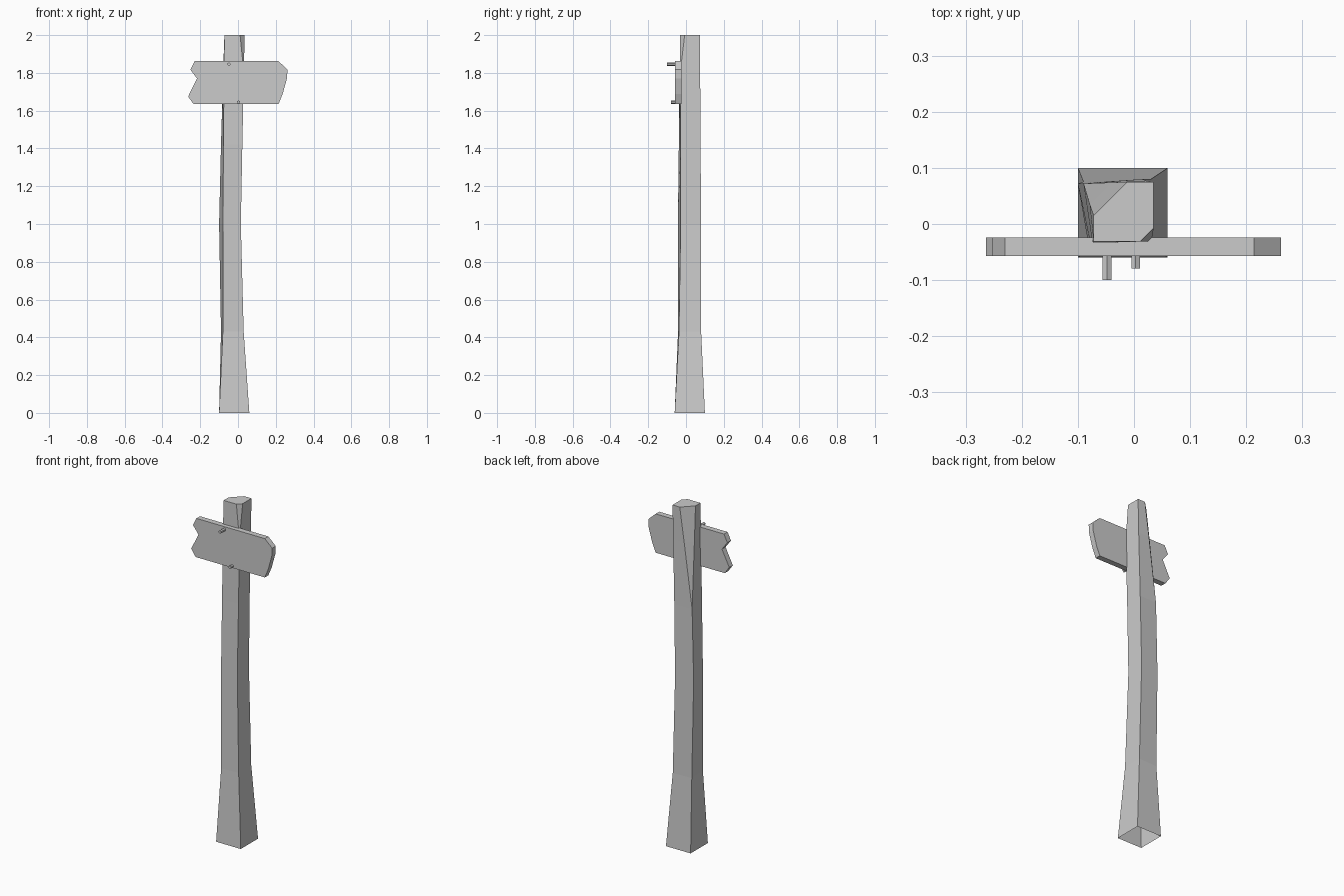
import bpy, bmesh
from math import pi
from mathutils import Matrix, Vector

if "Cube" in bpy.data.objects:
    bpy.data.objects.remove(bpy.data.objects["Cube"])


def finish(bm, name):
    bmesh.ops.recalc_face_normals(bm, faces=bm.faces)
    mesh = bpy.data.meshes.new(name)
    bm.to_mesh(mesh)
    bm.free()
    obj = bpy.data.objects.new(name, mesh)
    bpy.context.collection.objects.link(obj)
    return obj


# Crooked post: corners front left, front right, back right, back left,
# followed by front-right and back-left chamfer sizes
rings = [
    (0.00, (-.10, -.06), (.06, -.06), (.06, .10), (-.10, .10), 0, 0),
    (0.43, (-.08, -.042), (.03, -.037), (.03, .08), (-.09, .075), 0, 0),
    (1.00, (-.08, -.043), (.015, -.028), (.015, .08), (-.10, .072), 0, 0),
    (1.42, (-.077, -.038), (.023, -.028), (.022, .077), (-.09, .072), 0, 0),
    (1.80, (-.074, -.034), (.031, -.031), (.031, .075), (-.079, .074), 0, .039),
    (2.00, (-.072, -.031), (.035, -.031), (.035, .075), (-.072, .075), .024, .06),
]
bm = bmesh.new()
loops = []
for z, fl, fr, br, bl, c1, c2 in rings:
    pts = [fl, (fr[0] - c1, fr[1]), (fr[0], fr[1] + c1), br,
           (bl[0] + c2, bl[1]), (bl[0], bl[1] - c2)]
    loops.append([bm.verts.new((x, y, z)) for x, y in pts])
for low, high in zip(loops, loops[1:]):
    for i in range(6):
        j = (i + 1) % 6
        bm.faces.new((low[i], low[j], high[j], high[i]))
bm.faces.new(loops[-1])  # top cap; the base stays open
bmesh.ops.remove_doubles(bm, verts=bm.verts, dist=0.0005)
finish(bm, "post")

# Sign board with notched tail and blunt tip
outline = [(-.23, 1.862), (.214, 1.862), (.262, 1.818), (.259, 1.77),
           (.236, 1.687), (.214, 1.634), (-.235, 1.634), (-.264, 1.675),
           (-.217, 1.77), (-.252, 1.817)]
bm = bmesh.new()
face = bm.faces.new([bm.verts.new((x, -.057, z)) for x, z in outline])
ext = bmesh.ops.extrude_face_region(bm, geom=[face], use_keep_orig=True)
bmesh.ops.translate(bm, vec=Vector((0, .033, 0)),
                    verts=[v for v in ext["geom"] if isinstance(v, bmesh.types.BMVert)])
finish(bm, "sign_board")

# Protruding nails
for name, x, z, tip in (("upper_nail", -.048, 1.846, -.10),
                        ("lower_nail", .003, 1.645, -.079)):
    bm = bmesh.new()
    end = -.05
    bmesh.ops.create_cone(bm, cap_ends=True, segments=6, radius1=.009,
                          radius2=.009, depth=end - tip,
                          matrix=Matrix.Translation((x, (tip + end) / 2, z))
                          @ Matrix.Rotation(pi / 2, 4, 'X'))
    finish(bm, name)
